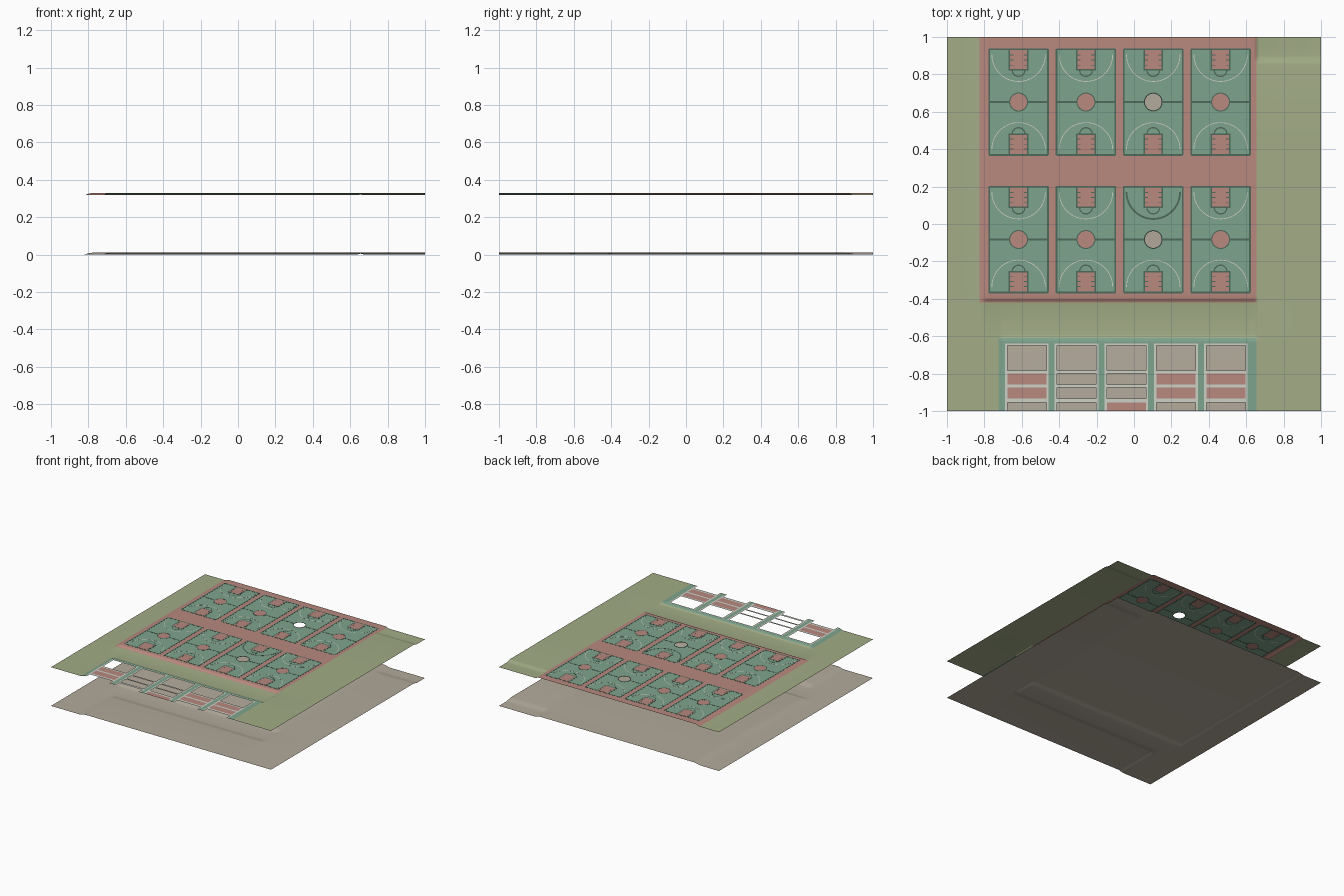
import bpy, bmesh, math

if "Cube" in bpy.data.objects:
    bpy.data.objects.remove(bpy.data.objects["Cube"])

LIFT, RISE = 0.318, 0.011


# Materials
def make_material(name, rgb):
    lin = [((c / 255 + 0.055) / 1.055) ** 2.4 for c in rgb] + [1]
    m = bpy.data.materials.new(name)
    m.use_nodes = True
    m.diffuse_color = lin
    bsdf = m.node_tree.nodes["Principled BSDF"]
    bsdf.inputs["Base Color"].default_value = lin
    bsdf.inputs["Roughness"].default_value = 0.9
    return m


MATS = [make_material("grass_green", (162, 172, 134)),
        make_material("clay_red", (184, 137, 126)),
        make_material("court_teal", (127, 164, 141)),
        make_material("earth_tan", (179, 170, 155)),
        make_material("line_dark_green", (78, 106, 92)),
        make_material("line_white", (205, 209, 198))]
GRASS, RED, TEAL, TAN, DARK, WHITE = range(len(MATS))


def finish(bm, name, smooth=False):
    mesh = bpy.data.meshes.new(name)
    bm.to_mesh(mesh)
    bm.free()
    for m in MATS:
        mesh.materials.append(m)
    obj = bpy.data.objects.new(name, mesh)
    bpy.context.collection.objects.link(obj)
    if smooth:
        for p in mesh.polygons:
            p.use_smooth = True
    return obj


# Terrain: three gently raised terraces with soft banks
BANKS_X = [(-0.825, -0.785), (-0.725, -0.695), (0.64, 0.67)]
BANKS_Y = [(-0.63, -0.59), (-0.42, -0.395), (0.85, 0.9)]


def ramp(v, bank, soft):
    a, b = bank[0] - soft, bank[1] + soft
    s = min(1, max(0, (v - a) / (b - a)))
    return s * s * (3 - 2 * s)


def height(x, y, soft):
    pad, low, right = (ramp(x, b, soft) for b in BANKS_X)
    front, mid, back = (ramp(y, b, soft) for b in BANKS_Y)
    pad_h = pad * (1 - right) * mid
    low_h = low * (1 - right) * (1 - front)
    return RISE * min(1, pad_h + low_h + right * (1 - back))


def cuts(banks, soft, extra=()):
    vals = {-1.0, 1.0, *(round(e, 4) for e in extra)}
    for a, b in banks:
        a, b = a - soft, b + soft
        vals.update(round(a + (b - a) * i / 6, 4) for i in range(7))
    return sorted(vals)


def sheet(name, z, soft, xs, ys, colour):
    bm = bmesh.new()
    grid = [[None] * len(ys) for _ in xs]

    def vert(i, j):
        if grid[i][j] is None:
            grid[i][j] = bm.verts.new((xs[i], ys[j], z + height(xs[i], ys[j], soft)))
        return grid[i][j]

    for i in range(len(xs) - 1):
        for j in range(len(ys) - 1):
            c = colour((xs[i] + xs[i + 1]) / 2, (ys[j] + ys[j + 1]) / 2)
            if c is not None:
                f = bm.faces.new([vert(i, j), vert(i + 1, j), vert(i + 1, j + 1), vert(i, j + 1)])
                f.material_index = c
    return finish(bm, name, True)


# Lower ground sheet
sheet("ground_sheet", 0, 0.015, cuts(BANKS_X, 0.015), cuts(BANKS_Y, 0.015), lambda x, y: TAN)

# Layout of the large courts and the small front courts
HALF_W, HALF_L = 0.157, 0.283
COURTS = [(-0.617 + 0.36 * i, y, i == 2) for y in (0.652, -0.083) for i in range(4)]
SMALL_X = [-0.573 + 0.266 * i for i in range(5)]
SMALL_W, PANEL_W = 0.117, 0.104
PANELS = [(-0.783, -0.65), (-0.858, -0.8), (-0.933, -0.874), (-1, -0.955)]
RED_PANELS = [(1, 2), (), (3,), (1, 2), (1, 2)]


def surface_colour(x, y):
    if any(abs(x - cx) < HALF_W and abs(y - cy) < HALF_L for cx, cy, _ in COURTS):
        return None
    if -0.825 < x < 0.655 and y > -0.42:
        return RED
    if -0.725 < x < 0.655 and y < -0.61:
        for cx, reds in zip(SMALL_X, RED_PANELS):
            if abs(x - cx) < PANEL_W:
                for k, (a, b) in enumerate(PANELS):
                    if a < y < b:
                        return RED if k in reds else None
            if abs(x - cx) < SMALL_W and y < -0.64:
                return WHITE
        return TEAL
    return GRASS


# Upper surface sheet, with openings for the courts and missing panels
extra_x = [cx + s * HALF_W for cx, _, _ in COURTS for s in (-1, 1)] + [0.655]
extra_x += [cx + s * w for cx in SMALL_X for w in (SMALL_W, PANEL_W) for s in (-1, 1)]
extra_y = [cy + s * HALF_L for _, cy, _ in COURTS for s in (-1, 1)] + [-0.61, -0.64]
extra_y += [v for p in PANELS for v in p]
sheet("surface_sheet", LIFT, 0, cuts(BANKS_X, 0, extra_x), cuts(BANKS_Y, 0, extra_y), surface_colour)


# Court building helpers: thin plates that show on both sides
def plate(bm, pts, t, mat):
    z = LIFT + RISE
    top = [bm.verts.new((x, y, z + t)) for x, y in pts]
    low = [bm.verts.new((x, y, z - t)) for x, y in pts]
    faces = [bm.faces.new(top), bm.faces.new(low[::-1])]
    for i in range(len(pts)):
        faces.append(bm.faces.new([top[i - 1], low[i - 1], low[i], top[i]]))
    for f in faces:
        f.material_index = mat


def box(bm, x0, x1, y0, y1, t, mat):
    x0, x1, y0, y1 = min(x0, x1), max(x0, x1), min(y0, y1), max(y0, y1)
    plate(bm, [(x0, y0), (x1, y0), (x1, y1), (x0, y1)], t, mat)


def arc(cx, cy, r, a, b, n):
    return [(cx + r * math.cos(a + (b - a) * i / n), cy + r * math.sin(a + (b - a) * i / n))
            for i in range(n + 1)]


def band(bm, cx, cy, r, w, a, b, n, t, mat):
    inner, outer = arc(cx, cy, r - w / 2, a, b, n), arc(cx, cy, r + w / 2, a, b, n)
    for i in range(n):
        plate(bm, [inner[i], outer[i], outer[i + 1], inner[i + 1]], t, mat)


R = 0.048
LINE = 0.009

for number, (cx, cy, is_open) in enumerate(COURTS, 1):
    # Playing surface in two halves around the centre circle
    bm = bmesh.new()
    for s in (-1, 1):
        pts = arc(cx, cy, R, 0, s * math.pi, 20)
        pts += [(cx - HALF_W, cy), (cx - HALF_W, cy + s * HALF_L),
                (cx + HALF_W, cy + s * HALF_L), (cx + HALF_W, cy)]
        face = bm.faces.new([bm.verts.new((x, y, LIFT + RISE)) for x, y in pts[::-s]])
        face.material_index = TEAL
    if not is_open:
        plate(bm, arc(cx, cy, R, 0, math.tau, 40)[:-1], 0.0002, RED)
    finish(bm, f"court_surface_{number}")

    # Painted markings
    bm = bmesh.new()
    band(bm, cx, cy, R, 0.006, 0, math.tau, 40, 0.0008, DARK)
    for s in (-1, 1):
        end = cy + s * HALF_L
        side = cx + s * HALF_W
        box(bm, side - LINE / 2, side + LINE / 2, cy - HALF_L, cy + HALF_L, 0.0008, DARK)
        box(bm, cx - HALF_W, cx + HALF_W, end - LINE / 2, end + LINE / 2, 0.0008, DARK)
        box(bm, cx + s * R, side, cy - LINE / 2, cy + LINE / 2, 0.0008, DARK)
        # Key with lane ticks and free throw arc
        box(bm, cx - 0.053, cx + 0.053, end, end - s * 0.114, 0.0006, DARK)
        box(bm, cx - 0.045, cx + 0.045, end - s * 0.005, end - s * 0.106, 0.001, RED)
        for k in (0.03, 0.056, 0.084):
            for d in (-1, 1):
                box(bm, cx + d * 0.028, cx + d * 0.045, end - s * k, end - s * (k + 0.004), 0.0013, DARK)
        band(bm, cx, end - s * 0.112, 0.034, 0.007, 0, -s * math.pi, 16, 0.0005, DARK)
        # Long shot arc
        bold = number == 7 and s == 1
        band(bm, cx, end - s * 0.03, 0.143, 0.01 if bold else 0.004, 0, -s * math.pi, 28,
             0.0005, DARK if bold else WHITE)
    finish(bm, f"court_markings_{number}")
